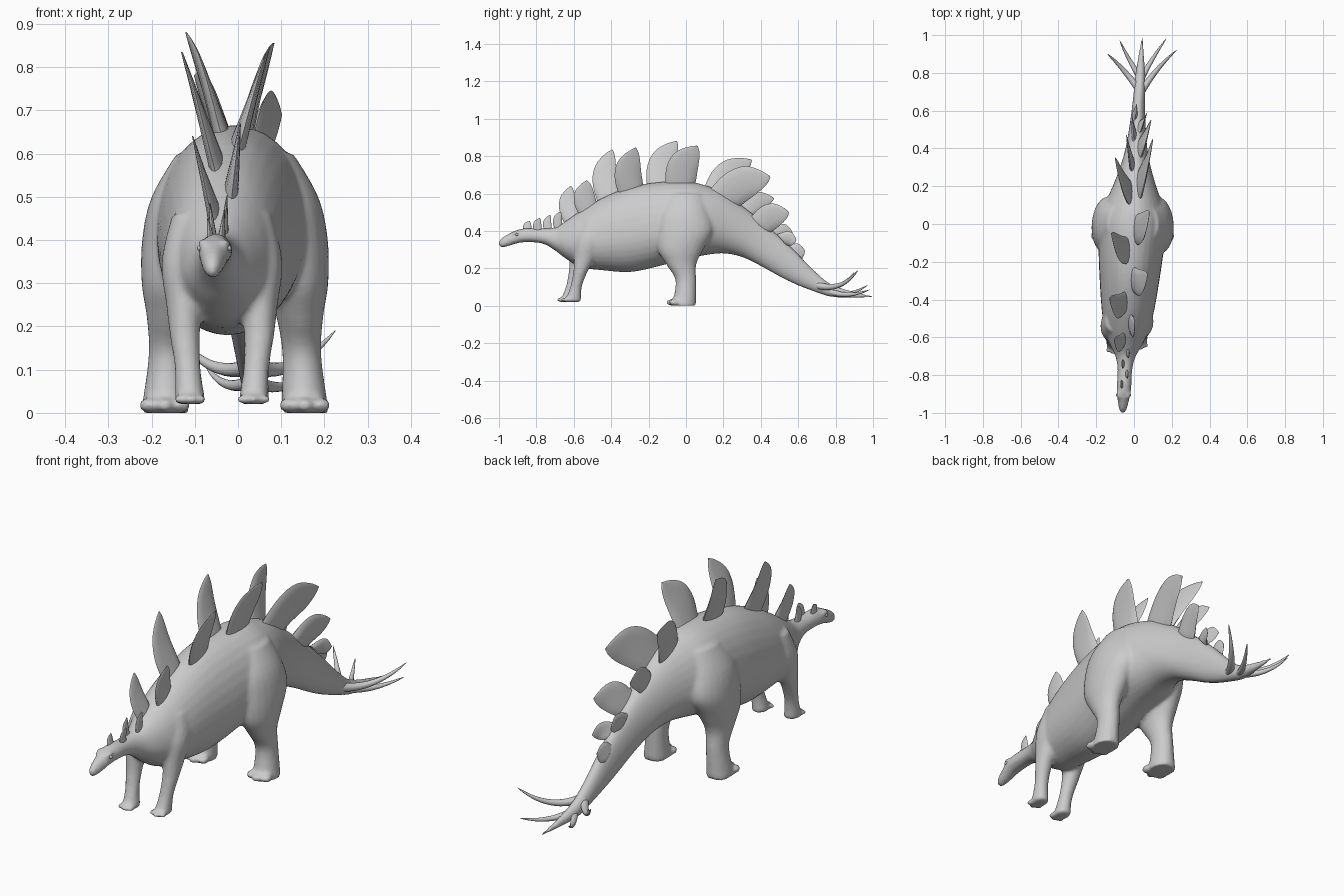
import bpy, bmesh, math
from mathutils import Vector

if "Cube" in bpy.data.objects:
    bpy.data.objects.remove(bpy.data.objects["Cube"])

grey = bpy.data.materials.new("stone_grey")
grey.diffuse_color = (0.6, 0.6, 0.6, 1)
grey.use_nodes = True
grey.node_tree.nodes["Principled BSDF"].inputs["Base Color"].default_value = grey.diffuse_color


def finish(name, bm, angle=60):
    bmesh.ops.recalc_face_normals(bm, faces=bm.faces)
    me = bpy.data.meshes.new(name)
    bm.to_mesh(me)
    bm.free()
    me.materials.append(grey)
    ob = bpy.data.objects.new(name, me)
    bpy.context.collection.objects.link(ob)
    bpy.ops.object.select_all(action='DESELECT')
    ob.select_set(True)
    bpy.context.view_layer.objects.active = ob
    bpy.ops.object.shade_smooth_by_angle(angle=math.radians(angle))
    return ob


def smooth_rows(rows, n=4):
    """Catmull-Rom interpolation of tuples."""
    out = []
    for i in range(len(rows) - 1):
        p = [rows[max(i - 1, 0)], rows[i], rows[i + 1], rows[min(i + 2, len(rows) - 1)]]
        for k in range(n):
            t = k / n
            out.append([0.5 * (2 * b + (c - a) * t + (2 * a - 5 * b + 4 * c - d) * t * t
                               + (3 * b - a - 3 * c + d) * t ** 3) for a, b, c, d in zip(*p)])
    return out + [list(rows[-1])]


def skin(bm, rings):
    """Bridge closed rings of points and cap both ends."""
    vs = [[bm.verts.new(p) for p in r] for r in rings]
    n = len(vs[0])
    for a, b in zip(vs, vs[1:]):
        for i in range(n):
            j = (i + 1) % n
            bm.faces.new((a[i], a[j], b[j], b[i]))
    bm.faces.new(vs[0])
    bm.faces.new(vs[-1])


def circle(n):
    return [(math.cos(2 * math.pi * i / n), math.sin(2 * math.pi * i / n)) for i in range(n)]


def blob(bm, centre, size):
    geo = bmesh.ops.create_uvsphere(bm, u_segments=12, v_segments=8, radius=1)
    for v in geo["verts"]:
        v.co = Vector(centre) + Vector([a * b for a, b in zip(v.co, size)])


def spine_x(y):
    """The body drifts sideways from head to tail."""
    return -.06 + .052 * (y + 1)


# Body from snout to tail tip: y, top, bottom, half width
stations = smooth_rows([
    (-1.0, .345, .318, .010), (-.97, .373, .313, .023), (-.88, .412, .338, .038),
    (-.77, .413, .333, .039), (-.70, .42, .295, .054), (-.64, .455, .25, .085),
    (-.56, .51, .205, .118), (-.45, .575, .19, .14), (-.3, .635, .18, .158),
    (-.15, .66, .21, .172), (0, .665, .25, .18), (.1, .645, .27, .155),
    (.2, .605, .28, .115), (.3, .535, .26, .082), (.4, .455, .212, .058),
    (.55, .325, .13, .040), (.7, .175, .07, .030), (.8, .105, .045, .025), (1.0, .052, .044, .003)])


def back_z(y):
    return min(stations, key=lambda s: abs(s[0] - y))[1]


bm = bmesh.new()
rings = []
for y, top, bot, hw in stations:
    zc = bot + .42 * (top - bot)
    rings.append([(spine_x(y) + hw * c, y, zc + s * ((top - zc) if s > 0 else (zc - bot)))
                  for c, s in circle(32)])
skin(bm, rings)

# Legs: height, x offset, y, half width, half depth
hind = [(.6, .085, .0, .05, .09), (.5, .113, -.01, .08, .135), (.4, .132, -.008, .083, .152),
        (.3, .143, -.03, .073, .122), (.22, .150, -.025, .054, .08), (.13, .155, .0, .045, .055),
        (.0, .162, -.012, .056, .066)]
fore = [(.46, .07, -.5, .045, .06), (.35, .088, -.525, .052, .075), (.25, .087, -.555, .042, .055),
        (.18, .086, -.577, .035, .038), (.1, .079, -.6, .030, .031), (.02, .073, -.618, .036, .045)]
for side in (-1, 1):
    for rows, cx, shift in ((hind, -.007, 0), (fore, -.037, .012 * side)):
        skin(bm, [[(cx + side * x + rx * c, y + shift + ry * s, z) for c, s in circle(24)]
                  for z, x, y, rx, ry in smooth_rows(rows, 4)])
        # Toes
        z, x, y, rx, ry = rows[-1]
        for k in (-1, 0, 1):
            r = rx * .42
            blob(bm, (cx + side * x + k * rx * .66, y + shift - ry * (1 - .22 * abs(k)), z + r * .75),
                 (r, r * 1.2, r * .75))
    # Brow ridge
    blob(bm, (-.055 + side * .026, -.9, .392), (.012, .03, .012))
body = finish("body", bm)
m = body.modifiers.new("blend", 'REMESH')
m.mode = 'VOXEL'
m.voxel_size = .009
m.use_smooth_shade = True
m = body.modifiers.new("soften", 'SMOOTH')
m.factor = .5
m.iterations = 5

# Eyes
for side, name in ((-1, "left_eye"), (1, "right_eye")):
    bm = bmesh.new()
    blob(bm, (-.055 + side * .033, -.905, .381), (.007, .009, .007))
    finish(name, bm)


def plate(name, side, y0, y1, tip_x, tip_y, tip_z):
    """Leaf-shaped plate standing on the back from y0 to y1 and leaning to its tip."""
    f, r, t = Vector((y0, back_z(y0) - .008)), Vector((y1, back_z(y1) - .008)), Vector((tip_y, tip_z))
    base, along = (f + r) / 2, (r - f) / 2
    size = along.length
    axis = t - base
    across = Vector((axis.y, -axis.x)).normalized() * size
    x0 = spine_x(base.x) + side * min(.006 + .22 * size, .036)
    thick = min(.004 + .2 * size, .021)
    rings = []
    for i in range(17):
        h = -.12 + 1.12 * i / 16
        g = max(h, 0)
        # Swells a little above the base, then narrows to a point
        w = (.85 + .9 * g) * (1 - g) ** .85 * (1 + .35 * g) + .03
        d = along.lerp(across, min(g * 1.5, 1)) * w
        mid = base + axis * h - across.normalized() * axis.length * .12 * math.sin(math.pi * g)
        th = thick * (1 - .9 * g)
        x = x0 + (tip_x - x0) * h
        rings.append([(x + th * s, mid.x + d.x * c, mid.y + d.y * c) for c, s in circle(12)])
    bm = bmesh.new()
    skin(bm, rings)
    finish(name, bm)


# Small neck plates, alternating sides
for i in range(4):
    y = -.85 + .055 * i
    side = 1 if i % 2 else -1
    plate(f"neck_plate_{i + 1}", side, y - .022, y + .026, spine_x(y) + .018 * side, y + .014, .452 + .017 * i)

# Large plates in two staggered rows: side, base front y, base rear y, tip x, y, z
plates = [
    (-1, -.655, -.57, -.105, -.615, .64), (1, -.58, -.47, .005, -.53, .67),
    (-1, -.48, -.35, -.13, -.395, .835), (1, -.37, -.22, .072, -.27, .845),
    (-1, -.22, -.06, -.12, -.05, .88), (1, -.12, .06, .082, .06, .855),
    (-1, .09, .24, -.10, .35, .78), (1, .12, .30, .10, .45, .69),
    (-1, .27, .36, -.04, .47, .575), (1, .35, .46, .09, .55, .50),
    (-1, .44, .51, -.01, .57, .39), (1, .49, .55, .07, .59, .35), (-1, .55, .61, .015, .635, .295)]
for i, p in enumerate(plates):
    plate(f"back_plate_{i + 1}", *p)


def spike(name, a, b, c, radius):
    """Tapered tail spike along a quadratic curve."""
    a, b, c = Vector(a), Vector(b), Vector(c)
    rings = []
    for i in range(15):
        t = i / 14
        p = a * (1 - t) ** 2 + b * 2 * t * (1 - t) + c * t * t
        d = ((b - a) * (1 - t) + (c - b) * t).normalized()
        u = d.cross(Vector((0, 0, 1))).normalized()
        v = u.cross(d)
        r = radius * (1 - t) ** .7 + .0008
        rings.append([p + (u * co + v * si) * r for co, si in circle(12)])
    bm = bmesh.new()
    skin(bm, rings)
    finish(name, bm)


# Tail spikes
spike("left_upper_spike", (.035, .70, .11), (-.06, .83, .07), (-.14, .90, .18), .019)
spike("right_upper_spike", (.038, .70, .11), (.12, .83, .07), (.225, .92, .19), .019)
spike("left_lower_spike", (.035, .77, .075), (-.03, .87, .04), (-.075, .97, .11), .016)
spike("right_lower_spike", (.04, .77, .075), (.09, .87, .04), (.17, .98, .085), .016)
